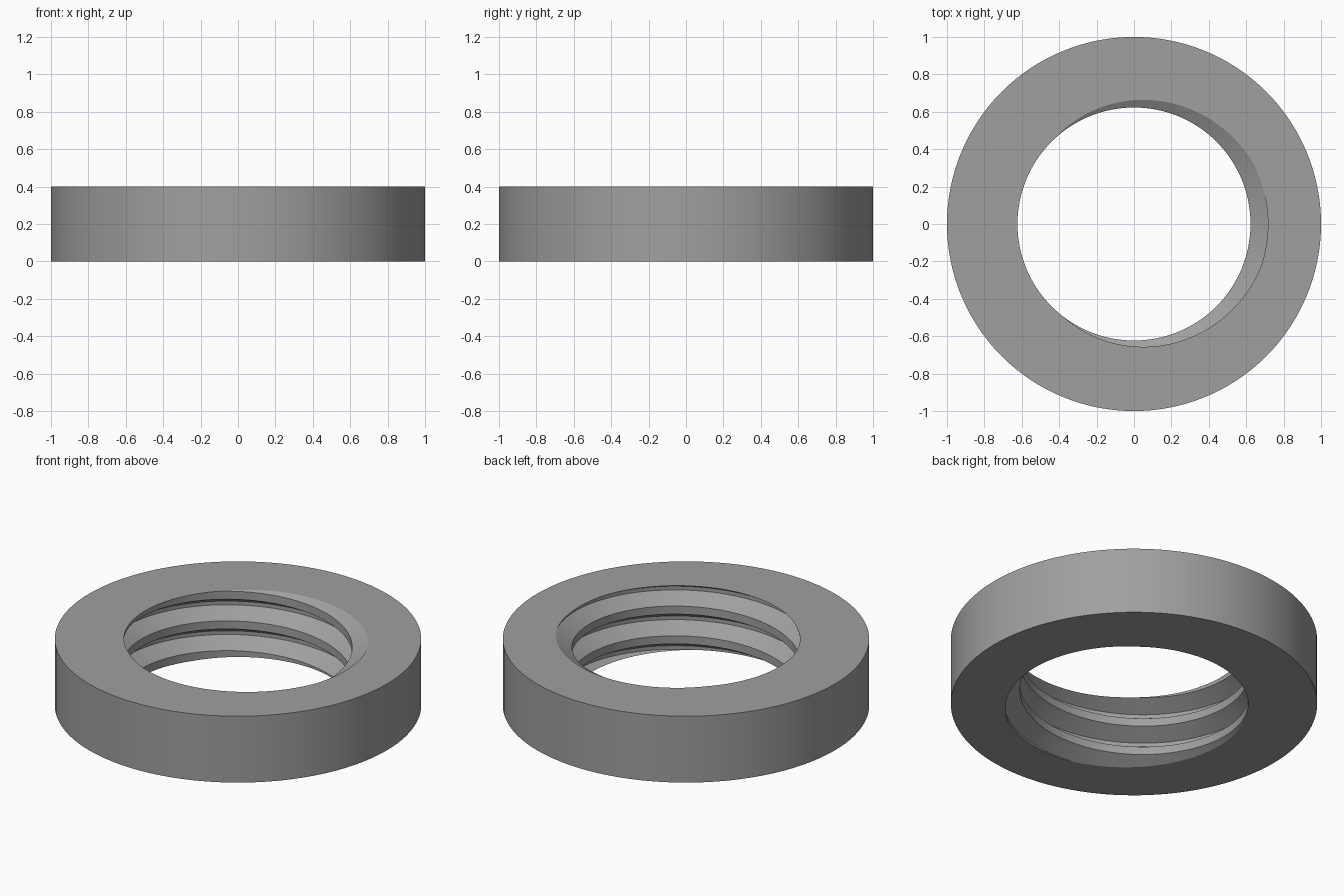
import bpy, bmesh, math

if "Cube" in bpy.data.objects:
    bpy.data.objects.remove(bpy.data.objects["Cube"])

HEIGHT, OUTER_R = 0.40, 1.0
CREST_R, ROOT_R = 0.623, 0.716
PITCH = 0.179
START = math.radians(4)      # where the groove centre meets the top face
STEPS = 128

# Thread section over one pitch: (height / pitch, radius)
section = [(-0.365, CREST_R), (-0.0625, ROOT_R), (0.0625, ROOT_R),
           (0.365, CREST_R), (0.635, CREST_R)]

bm = bmesh.new()

# Helical thread surface, made taller than the ring
rows = []
for i in range(-5 * STEPS, 2 * STEPS + 1):
    a = 2 * math.pi * i / STEPS
    z0 = HEIGHT + PITCH * (a - START) / (2 * math.pi)
    rows.append([bm.verts.new((r * math.cos(a), r * math.sin(a), z0 + t * PITCH))
                 for t, r in section])
for a, b in zip(rows, rows[1:]):
    for k in range(len(section) - 1):
        bm.faces.new((a[k], a[k + 1], b[k + 1], b[k]))
bmesh.ops.remove_doubles(bm, verts=bm.verts[:], dist=1e-4)

# Trim the thread flush with the two end faces
for z, direction in ((0, -1), (HEIGHT, 1)):
    bmesh.ops.bisect_plane(bm, geom=bm.verts[:] + bm.edges[:] + bm.faces[:], dist=1e-6,
                           plane_co=(0, 0, z), plane_no=(0, 0, direction), clear_outer=True)
bmesh.ops.remove_doubles(bm, verts=bm.verts[:], dist=1e-5)

# Outer wall
def circle(z):
    return [bm.verts.new((OUTER_R * math.cos(2 * math.pi * i / STEPS),
                          OUTER_R * math.sin(2 * math.pi * i / STEPS), z))
            for i in range(STEPS)]

low, high = circle(0), circle(HEIGHT)
for i in range(STEPS):
    j = (i + 1) % STEPS
    bm.faces.new((low[i], low[j], high[j], high[i]))

# Flat end faces between the thread and the outer wall
for z in (0, HEIGHT):
    rim = [e for e in bm.edges if e.is_boundary
           and all(abs(v.co.z - z) < 1e-4 for v in e.verts)]
    bmesh.ops.triangle_fill(bm, edges=rim, use_beauty=True, normal=(0, 0, 1))
bmesh.ops.recalc_face_normals(bm, faces=bm.faces[:])

mesh = bpy.data.meshes.new("threaded_ring")
bm.to_mesh(mesh)
bm.free()
ring = bpy.data.objects.new("threaded_ring", mesh)
bpy.context.collection.objects.link(ring)

grey = bpy.data.materials.new("plain_grey")
grey.diffuse_color = (0.35, 0.35, 0.35, 1)
grey.use_nodes = True
grey.node_tree.nodes["Principled BSDF"].inputs["Base Color"].default_value = grey.diffuse_color
mesh.materials.append(grey)

bpy.context.view_layer.objects.active = ring
ring.select_set(True)
bpy.ops.object.shade_smooth_by_angle(angle=math.radians(30))
